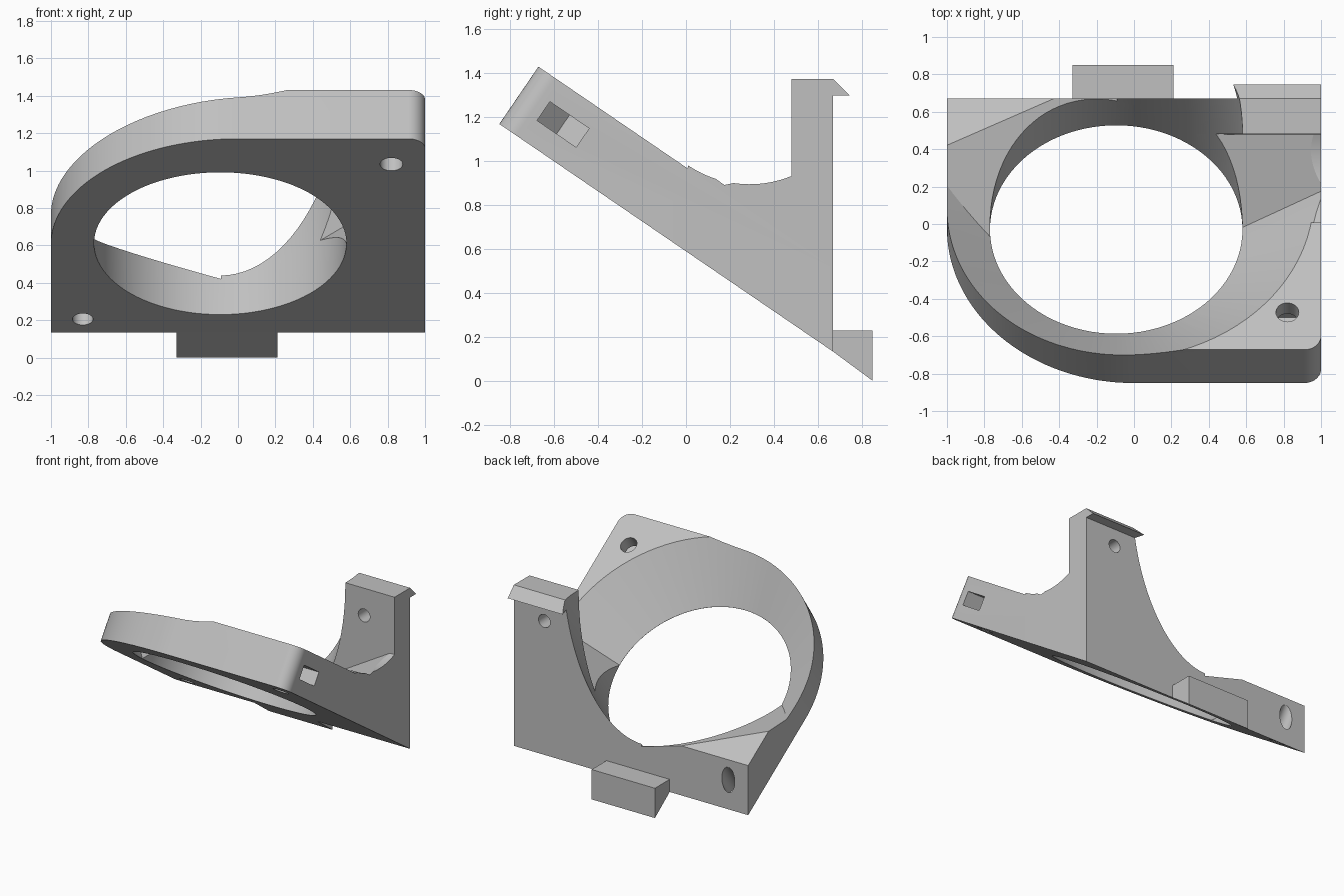
import bpy, bmesh, math
from mathutils import Matrix, Vector

old = bpy.data.objects.get("Cube")
if old:
    bpy.data.objects.remove(old, do_unlink=True)

grey = bpy.data.materials.new("light_grey")
grey.use_nodes = True
grey.diffuse_color = (0.53, 0.53, 0.53, 1)
grey.node_tree.nodes["Principled BSDF"].inputs["Base Color"].default_value = (0.53, 0.53, 0.53, 1)

# Tilted frame of the ring: x across, y down the slope, z along the bore
SLOPE = 0.682
RING = Matrix.Translation((-0.095, -0.03, 0.61)) @ Matrix.Rotation(-math.atan(SLOPE), 4, 'X')
# Frame in which a (y, z) profile is extruded along x
SIDE = Matrix(((0, 0, 1, 0), (1, 0, 0, 0), (0, 1, 0, 0), (0, 0, 0, 1)))
BORE = 0.675


def base(y):
    return 0.01 + (0.85 - y) * SLOPE


def top(y):
    return base(y) + 0.316 * math.sqrt(1 + SLOPE ** 2)


def arc(cx, cy, r, a, b, n):
    steps = [math.radians(a + (b - a) * i / n) for i in range(n + 1)]
    return [(cx + r * math.cos(t), cy + r * math.sin(t)) for t in steps]


def finish(name, bm, matrix):
    bmesh.ops.transform(bm, matrix=matrix, verts=bm.verts)
    bmesh.ops.recalc_face_normals(bm, faces=bm.faces)
    mesh = bpy.data.meshes.new(name)
    bm.to_mesh(mesh)
    bm.free()
    mesh.materials.append(grey)
    obj = bpy.data.objects.new(name, mesh)
    bpy.context.collection.objects.link(obj)
    return obj


def prism(name, points, lo, hi, matrix):
    bm = bmesh.new()
    face = bm.faces.new([bm.verts.new((x, y, lo)) for x, y in points])
    out = bmesh.ops.extrude_face_region(bm, geom=[face])
    moved = [v for v in out["geom"] if isinstance(v, bmesh.types.BMVert)]
    bmesh.ops.translate(bm, vec=(0, 0, hi - lo), verts=moved)
    return finish(name, bm, matrix)


def disc(x, y, r, n):
    return arc(x, y, r, 0, 360 * (n - 1) / n, n - 1)


def combine(obj, *steps):
    for operation, other in steps:
        mod = obj.modifiers.new("cut", 'BOOLEAN')
        mod.operation, mod.object, mod.solver = operation, other, 'EXACT'
    bpy.context.view_layer.update()
    graph = bpy.context.evaluated_depsgraph_get()
    mesh = bpy.data.meshes.new_from_object(obj.evaluated_get(graph))
    obj.modifiers.clear()
    obj.data = mesh


# Flared opening: a cone trimmed by two sloping planes at the back
bm = bmesh.new()
low, high, flare = -0.05, 1.0, 1.21
bmesh.ops.create_cone(bm, cap_ends=True, segments=96, radius1=BORE - 0.002 + flare * low,
                      radius2=BORE + flare * high, depth=high - low,
                      matrix=Matrix.Translation((0, 0, (low + high) / 2)))
for point, gx, gy in (((-0.905, 0.33, 0.316), -0.332, 0.628), ((1.05, 0.128, 0.433), 0.83, 1.04)):
    cut = bmesh.ops.bisect_plane(bm, geom=bm.verts[:] + bm.edges[:] + bm.faces[:],
                                 plane_co=Vector(point), plane_no=Vector((-gx, -gy, 1)),
                                 clear_inner=True)
    rim = [e for e in cut["geom_cut"] if isinstance(e, bmesh.types.BMEdge)]
    bmesh.ops.holes_fill(bm, edges=rim, sides=0)
flared_cutter = finish("flared_cutter", bm, RING)

bore_cutter = prism("bore_cutter", disc(0, 0, BORE, 96), -0.5, 1.7, RING)

# Plan outline: one large rounded corner, one small one
outline_points = ([(-0.905, 1.7)] + arc(0.095, 0.007, 1.0, 180, 270, 48)
                  + arc(1.005, -0.903, 0.09, 270, 360, 10) + [(1.095, 1.7)])
outline = prism("outline_cutter", outline_points, -0.6, 1.7, RING)

# Screw holes, nut slot and wall hole
front_hole = prism("front_hole_cutter", disc(0.915, -0.751, 0.061, 32), -0.2, 0.6, RING)
back_hole = prism("back_hole_cutter", disc(-0.735, 0.719, 0.055, 32), -0.2, 0.6, RING)
slot_shape = [(1.3, -0.86), (1.3, -0.644), (0.87, -0.644), (0.79, -0.752), (0.87, -0.86)]
nut_slot = prism("nut_slot_cutter", slot_shape, 0.11, 0.214, RING)
to_back = Matrix.Rotation(math.radians(90), 4, 'X')
wall_hole = prism("wall_hole_cutter", disc(0.74, 1.165, 0.05, 32), -1, 0, to_back)

# Sloping ring plate
plate_points = [(-1.1, base(-1.1)), (0.67, base(0.67)), (0.67, top(0.67)), (-1.1, top(-1.1))]
ring_plate = prism("ring_plate", plate_points, -1.2, 1.2, SIDE)
combine(ring_plate, ('INTERSECT', outline), ('DIFFERENCE', flared_cutter),
        ('DIFFERENCE', bore_cutter), ('DIFFERENCE', front_hole),
        ('DIFFERENCE', back_hole), ('DIFFERENCE', nut_slot))

# Curved web filling the corner between plate and wall
web_points = arc(0.29, 1.395, 0.5, 235.7, 292.3, 20) + [(0.48, base(0.48) + 0.05), (0, base(0) + 0.05)]
corner_web = prism("corner_web", web_points, 0.3, 1.0, SIDE)
combine(corner_web, ('DIFFERENCE', flared_cutter), ('DIFFERENCE', bore_cutter))

# Upright wall with a hooked lip
wall_points = [(0.48, base(0.48)), (0.67, base(0.67)), (0.67, 1.3), (0.745, 1.3),
               (0.67, 1.375), (0.48, 1.375)]
back_wall = prism("back_wall", wall_points, -0.09, 1.0, SIDE)
combine(back_wall, ('DIFFERENCE', bore_cutter), ('DIFFERENCE', wall_hole))

# Locating tab at the lower back
tab_points = [(0.67, base(0.67)), (0.85, 0.0), (0.85, 0.23), (0.67, 0.23)]
back_tab = prism("back_tab", tab_points, -0.33, 0.21, SIDE)

for helper in (flared_cutter, bore_cutter, outline, front_hole, back_hole, nut_slot, wall_hole):
    bpy.data.objects.remove(helper, do_unlink=True)

# Smooth the curved faces, keep the edges sharp
bpy.ops.object.select_all(action='DESELECT')
for part in (ring_plate, corner_web, back_wall, back_tab):
    part.select_set(True)
    bpy.context.view_layer.objects.active = part
bpy.ops.object.shade_smooth_by_angle(angle=math.radians(25))
